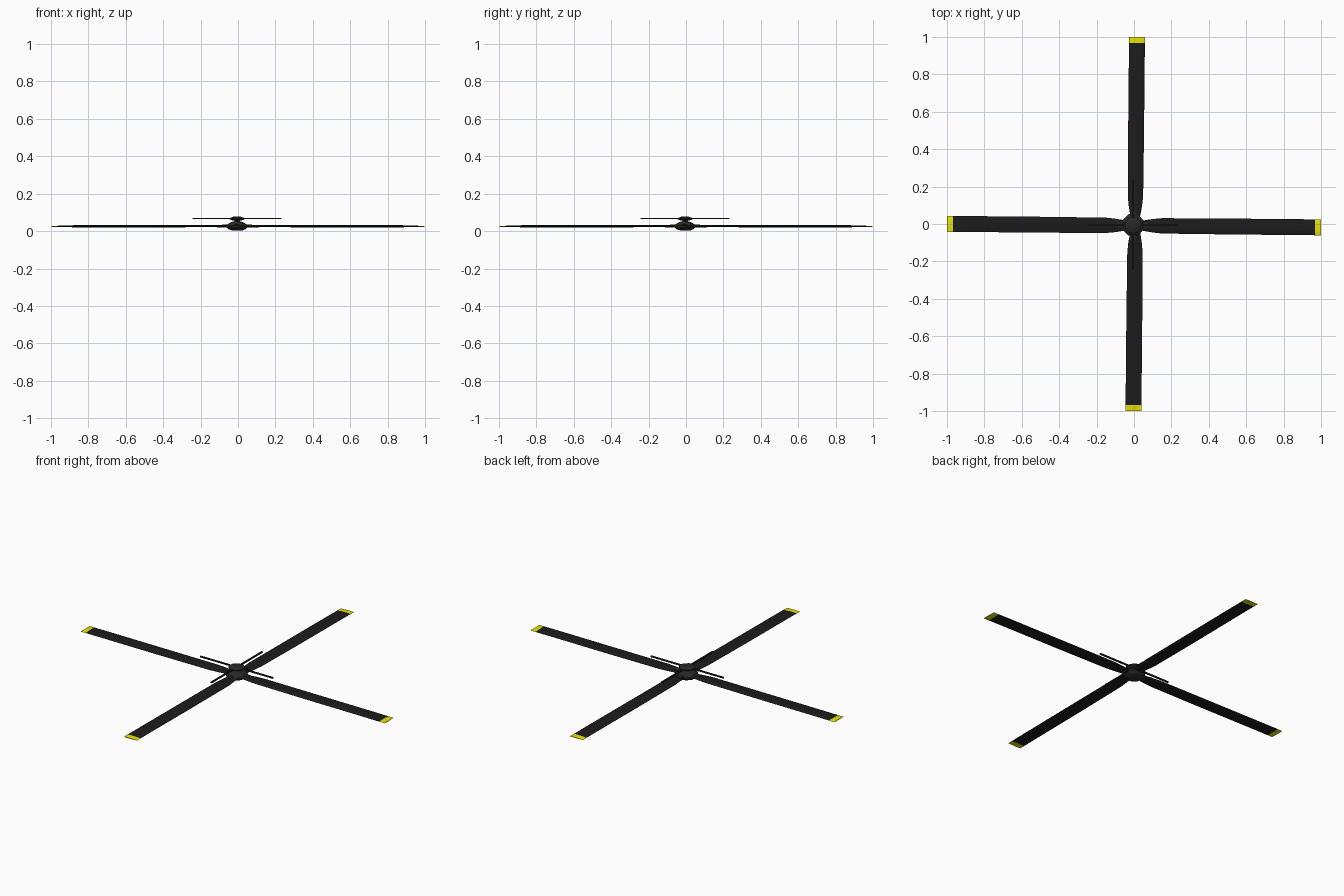
import bpy, bmesh, math
from mathutils import Matrix, Vector

if "Cube" in bpy.data.objects:
    bpy.data.objects.remove(bpy.data.objects["Cube"])


def material(name, rgb):
    m = bpy.data.materials.new(name)
    m.diffuse_color = (*rgb, 1)
    m.use_nodes = True
    m.node_tree.nodes["Principled BSDF"].inputs["Base Color"].default_value = m.diffuse_color
    return m


BLACK = material("blade_black", (0.0115, 0.0115, 0.0115))
GREY = material("hub_dark_grey", (0.021, 0.021, 0.021))
YELLOW = material("tip_yellow", (0.78, 0.76, 0.002))


def finish(bm, name, mats, smooth=None):
    bmesh.ops.recalc_face_normals(bm, faces=bm.faces)
    me = bpy.data.meshes.new(name)
    bm.to_mesh(me)
    bm.free()
    ob = bpy.data.objects.new(name, me)
    bpy.context.collection.objects.link(ob)
    for m in mats:
        me.materials.append(m)
    if smooth:
        bpy.context.view_layer.objects.active = ob
        ob.select_set(True)
        bpy.ops.object.shade_smooth_by_angle(angle=math.radians(smooth))
        ob.select_set(False)
    return ob


def loft(bm, rings):
    """Skin a list of closed rings and cap both ends."""
    vs = [[bm.verts.new(p) for p in ring] for ring in rings]
    n = len(vs[0])
    for a, b in zip(vs, vs[1:]):
        for i in range(n):
            bm.faces.new((a[i], a[(i + 1) % n], b[(i + 1) % n], b[i]))
    bm.faces.new(vs[0])
    bm.faces.new(vs[-1])


def lathe(name, profile, sides, centre, mat, smooth=None):
    bm = bmesh.new()
    loft(bm, [[(centre[0] + r * math.cos(2 * math.pi * (i + .5) / sides),
                centre[1] + r * math.sin(2 * math.pi * (i + .5) / sides), z)
               for i in range(sides)] for r, z in profile])
    return finish(bm, name, [mat], smooth)


# aerofoil section: chord position (-1..1), height (-1..1)
SECTION = [(-1, 0), (-.85, .6), (-.5, 1), (0, .9), (.5, .55), (1, 0),
           (.5, -.5), (0, -.9), (-.5, -1), (-.85, -.6)]
# radius, half chord, half thickness, mid height
STATIONS = [(.03, .024, .008, .027), (.07, .031, .007, .027), (.10, .036, .0065, .027),
            (.15, .041, .006, .027), (.50, .0425, .006, .026), (.86, .0425, .006, .026),
            (.967, .0425, .003, .0255), (1.0, .0425, .0015, .025)]

# four rotor blades with painted tips
for k in range(4):
    spin = Matrix.Rotation(k * math.pi / 2, 3, 'Z')
    shift = spin.inverted() @ Vector((.0065, -.0085, 0))
    rings = []
    for r, c, t, z in STATIONS:
        off = shift.y - .0095 * r
        rings.append([spin @ Vector((r, off + u * c, z + v * t)) for u, v in SECTION])
    bm = bmesh.new()
    loft(bm, rings)
    for f in bm.faces:
        m = f.calc_center_median()
        f.material_index = int(max(abs(m.x), abs(m.y)) > .968)
    finish(bm, "rotor_blade_%d" % (k + 1), [BLACK, YELLOW], 40)

C = (-.005, -.005)

# main hub and upper stabiliser hub
lathe("main_hub", [(.028, 0.003), (.047, .009), (.062, .021), (.062, .031), (.045, .043),
                   (.022, .052)], 8, C, GREY)
lathe("mast", [(.016, .045), (.016, .066)], 8, C, GREY)
lathe("stabiliser_hub", [(.022, .056), (.046, .064), (.046, .069), (.022, .077)], 8, C, GREY)

# blade grips and thin stabiliser rods
for k in range(4):
    turn = Matrix.Translation((C[0], C[1], 0)) @ Matrix.Rotation(k * math.pi / 2, 4, 'Z')
    for name, size, pos, mat in (("blade_grip", (.04, .026, .018), (.06, 0, .027), GREY),
                                 ("stabiliser_rod", (.220, .009, .007), (.128, 0, .067), BLACK)):
        bm = bmesh.new()
        bmesh.ops.create_cube(bm, size=1, matrix=turn @ Matrix.Translation(pos)
                              @ Matrix.Diagonal((*size, 1)))
        finish(bm, "%s_%d" % (name, k + 1), [mat])
